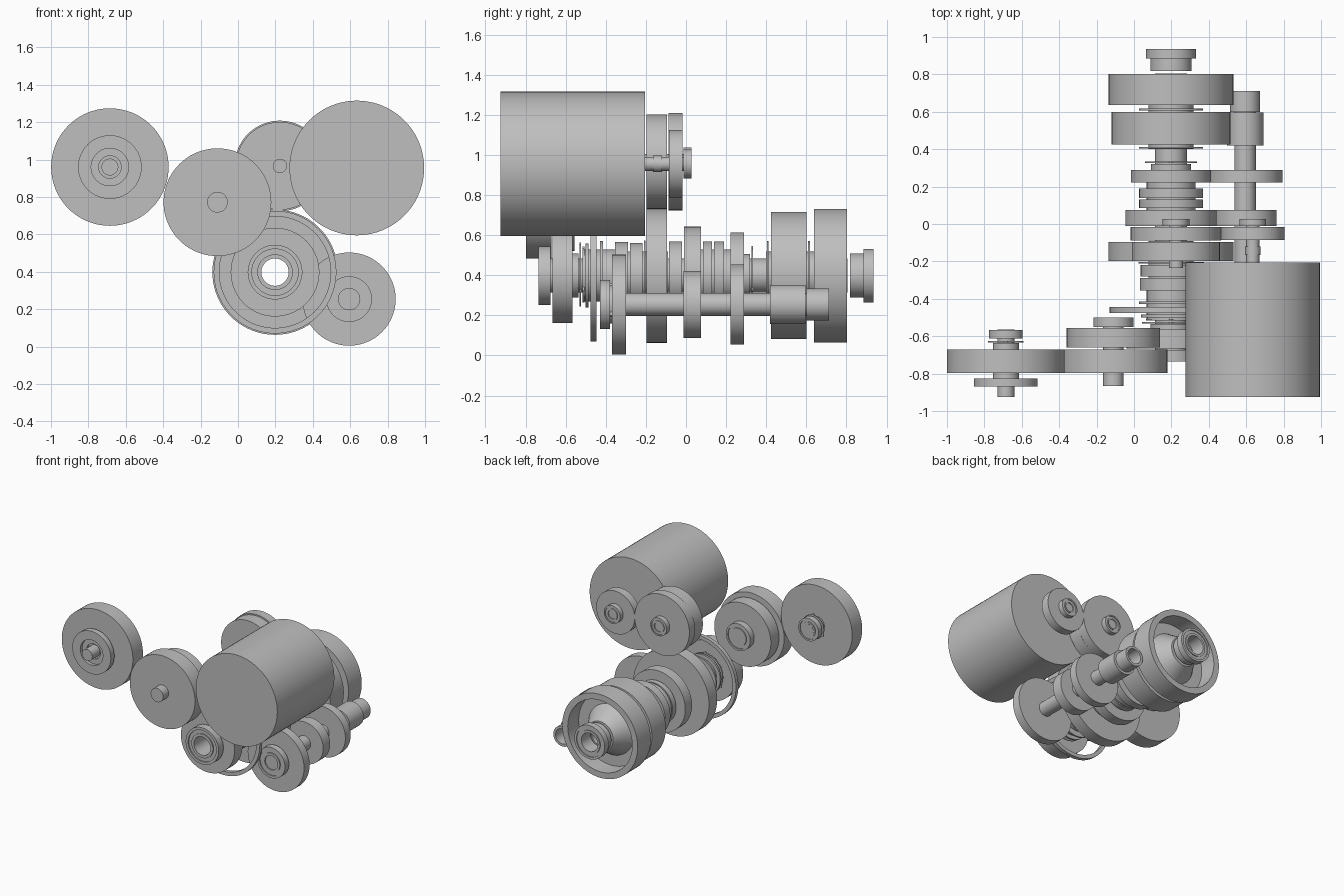
import bpy
import bmesh
import math

# Remove only the default cube
if "Cube" in bpy.data.objects:
    bpy.data.objects.remove(bpy.data.objects["Cube"], do_unlink=True)

# One plain machined grey for everything
steel = bpy.data.materials.new("machined_grey")
steel.use_nodes = True
steel.diffuse_color = (0.52, 0.52, 0.52, 1)
steel.node_tree.nodes["Principled BSDF"].inputs["Base Color"].default_value = steel.diffuse_color

SIDES = 80


def lathe(name, axis, profile, closed=True, sides=SIDES):
    """Spin (y, radius) points about an axis parallel to y; closed makes a tube."""
    centre_x, centre_z = axis
    bm = bmesh.new()
    rings = []
    for y, radius in profile:
        if radius <= 0:
            rings.append([bm.verts.new((centre_x, y, centre_z))])
            continue
        ring = []
        for i in range(sides):
            angle = math.tau * i / sides
            ring.append(bm.verts.new((centre_x + radius * math.cos(angle), y,
                                      centre_z + radius * math.sin(angle))))
        rings.append(ring)
    following = rings[1:] + (rings[:1] if closed else [])
    for first, second in zip(rings, following):
        for i in range(sides):
            j = (i + 1) % sides
            if len(first) == 1:
                corners = (first[0], second[j], second[i])
            elif len(second) == 1:
                corners = (first[i], first[j], second[0])
            else:
                corners = (first[i], first[j], second[j], second[i])
            bm.faces.new(corners)
    bmesh.ops.recalc_face_normals(bm, faces=bm.faces)
    mesh = bpy.data.meshes.new(name)
    bm.to_mesh(mesh)
    bm.free()
    mesh.materials.append(steel)
    part = bpy.data.objects.new(name, mesh)
    bpy.context.collection.objects.link(part)
    bpy.ops.object.select_all(action="DESELECT")
    part.select_set(True)
    bpy.context.view_layer.objects.active = part
    bpy.ops.object.shade_smooth_by_angle(angle=math.radians(30))
    return part


def disc(name, axis, front, back, radius, bore=0.0):
    """Solid cylinder, or a tube when a bore is given."""
    if bore:
        lathe(name, axis, [(front, bore), (front, radius), (back, radius), (back, bore)])
    else:
        lathe(name, axis, [(front, 0), (front, radius), (back, radius), (back, 0)], closed=False)


def bearing(name, axis, front, back, radius, bore):
    """Outer race, inner race and a recessed seal between them."""
    gap = radius - bore
    disc(name + "_outer_race", axis, front, back, radius, radius - gap * 0.3)
    disc(name + "_inner_race", axis, front, back, bore + gap * 0.3, bore)
    inset = (back - front) * 0.15
    disc(name + "_seal", axis, front + inset, back - inset, radius - gap * 0.25, bore + gap * 0.25)


def circlip(name, axis, front, radius, bore):
    """Thin retaining ring with three small lugs."""
    disc(name, axis, front, front + 0.008, radius, bore)
    for i in range(3):
        angle = math.radians(90 + 120 * i)
        spot = (axis[0] + radius * math.cos(angle), axis[1] + radius * math.sin(angle))
        lathe(f"{name}_lug_{i + 1}", spot,
              [(front, 0), (front, 0.011), (front + 0.008, 0.011), (front + 0.008, 0)],
              closed=False, sides=16)


def build(axis, parts, bore=0.0):
    for name, front, back, radius in parts:
        disc(name, axis, front, back, radius, bore)


# Motor with its pinion
motor = (0.635, 0.955)
build(motor, [
    ("motor_body", -0.925, -0.205, 0.36),
    ("motor_shaft", -0.21, 0.02, 0.035),
    ("motor_shaft_collar", -0.165, -0.12, 0.041),
    ("motor_pinion", -0.085, -0.017, 0.17),
])
bearing("motor_bearing", motor, -0.012, 0.028, 0.072, 0.035)

# Upper idler
idler = (0.224, 0.966)
build(idler, [
    ("idler_wide_gear", -0.197, -0.095, 0.235),
    ("idler_thin_gear", -0.088, -0.017, 0.242),
    ("idler_shaft", -0.235, 0.02, 0.038),
])
bearing("idler_bearing", idler, -0.012, 0.028, 0.072, 0.038)

# Left output gear
output = (-0.685, 0.96)
build(output, [
    ("output_shaft", -0.925, -0.565, 0.045),
    ("output_hub", -0.825, -0.635, 0.07),
])
disc("output_gear", output, -0.797, -0.67, 0.314, 0.06)
disc("output_front_ring", output, -0.87, -0.825, 0.17, 0.1)
disc("output_front_ring_web", output, -0.845, -0.828, 0.11, 0.06)
bearing("output_bearing", output, -0.612, -0.567, 0.09, 0.045)
circlip("output_circlip", output, -0.633, 0.095, 0.045)

# Middle transfer gears
transfer = (-0.11, 0.772)
build(transfer, [
    ("transfer_shaft", -0.866, -0.5, 0.055),
    ("transfer_large_gear", -0.797, -0.67, 0.288),
    ("transfer_small_gear", -0.66, -0.557, 0.25),
])
bearing("transfer_bearing", transfer, -0.551, -0.5, 0.107, 0.055)

# Layshaft
lay = (0.594, 0.254)
build(lay, [
    ("layshaft", -0.42, 0.61, 0.057),
    ("layshaft_front_gear", -0.37, -0.3, 0.249),
    ("layshaft_middle_gear", -0.012, 0.075, 0.167),
    ("layshaft_third_gear", 0.222, 0.288, 0.2),
    ("layshaft_rear_pinion", 0.42, 0.597, 0.098),
])
bearing("layshaft_front_bearing", lay, -0.43, -0.38, 0.122, 0.057)
circlip("layshaft_circlip", lay, -0.378, 0.095, 0.057)
disc("layshaft_end_sleeve", lay, 0.6, 0.712, 0.08, 0.06)

# Hollow main shaft, front half
main = (0.198, 0.398)
BORE = 0.073
build(main, [
    ("main_tube", -0.735, 0.805, 0.085),
    ("front_gear", -0.665, -0.565, 0.237),
    ("front_gear_hub", -0.565, -0.535, 0.11),
    ("front_spacer", -0.51, -0.3, 0.13),
    ("front_dog_ring", -0.5, -0.485, 0.16),
    ("front_thrust_washer", -0.428, -0.415, 0.172),
    ("front_sleeve", -0.355, -0.29, 0.167),
    ("second_sleeve", -0.28, -0.218, 0.162),
    ("second_sleeve_core", -0.3, -0.09, 0.12),
    ("second_thrust_washer", -0.21, -0.203, 0.175),
    ("large_gear", -0.197, -0.095, 0.335),
    ("large_gear_collar", -0.085, -0.02, 0.17),
], BORE)
bearing("main_front_bearing", main, -0.735, -0.675, 0.146, BORE)
circlip("main_front_circlip", main, -0.532, 0.155, 0.08)
circlip("main_second_circlip", main, -0.515, 0.135, 0.08)
disc("selector_hoop", main, -0.476, -0.445, 0.328, 0.298)

# Hollow main shaft, rear half
build(main, [
    ("middle_gear", -0.01, 0.075, 0.244),
    ("middle_core", 0.07, 0.23, 0.13),
    ("middle_dog_ring", 0.085, 0.13, 0.17),
    ("rear_dog_ring", 0.14, 0.19, 0.17),
    ("third_gear", 0.222, 0.288, 0.215),
    ("third_gear_hub", 0.288, 0.32, 0.107),
    ("rear_gear", 0.425, 0.6, 0.317),
    ("rear_gear_front_washer", 0.403, 0.412, 0.172),
    ("rear_gear_back_washer", 0.608, 0.617, 0.172),
    ("rear_core", 0.4, 0.66, 0.12),
], BORE)
circlip("third_gear_circlip", main, 0.326, 0.138, 0.08)

# Rear drum: open cup with a tapered centre
lathe("rear_drum", main, [
    (0.637, BORE), (0.637, 0.333), (0.803, 0.333), (0.803, 0.285),
    (0.665, 0.285), (0.665, 0.2), (0.8, 0.115), (0.8, BORE),
])
disc("rear_end_sleeve", main, 0.817, 0.885, 0.11, BORE)
bearing("rear_end_bearing", main, 0.885, 0.935, 0.134, BORE)
